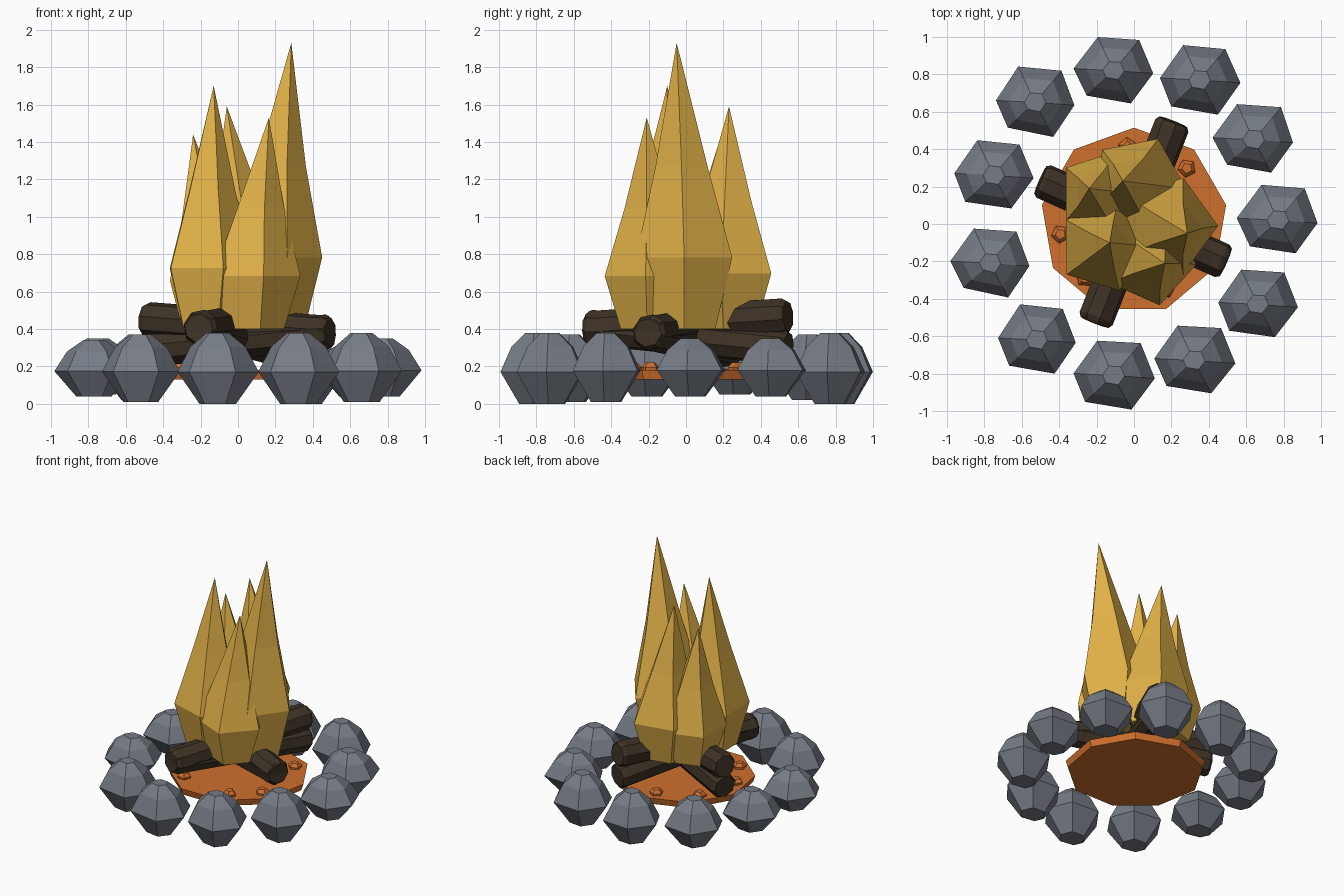
import bpy, bmesh, math, random
from mathutils import Vector

if "Cube" in bpy.data.objects:
    bpy.data.objects.remove(bpy.data.objects["Cube"])

random.seed(4)


def mat(name, r, g, b):
    m = bpy.data.materials.new(name)
    lin = lambda c: (c / 255 / 12.92) if c < 11 else ((c / 255 + 0.055) / 1.055) ** 2.4
    m.diffuse_color = (lin(r), lin(g), lin(b), 1)
    m.use_nodes = True
    m.node_tree.nodes["Principled BSDF"].inputs["Base Color"].default_value = m.diffuse_color
    return m


STONE = mat("stone_grey", 118, 124, 134)
WOOD = mat("charred_wood", 62, 50, 38)
EMBER = mat("ember_orange", 208, 112, 46)
FLAME = mat("flame_yellow", 225, 177, 72)


def loft(name, rings, material, tip=None):
    """Skin a list of vertex rings, capping the bottom and closing the top with a cap or a tip."""
    bm = bmesh.new()
    vs = [[bm.verts.new(p) for p in ring] for ring in rings]
    n = len(vs[0])
    for a, b in zip(vs, vs[1:]):
        for i in range(n):
            j = (i + 1) % n
            bm.faces.new((a[i], a[j], b[j], b[i]))
    bm.faces.new(vs[0][::-1])
    if tip:
        t = bm.verts.new(tip)
        for i in range(n):
            bm.faces.new((vs[-1][i], vs[-1][(i + 1) % n], t))
    else:
        bm.faces.new(vs[-1])
    bmesh.ops.recalc_face_normals(bm, faces=bm.faces)
    me = bpy.data.meshes.new(name)
    bm.to_mesh(me)
    bm.free()
    me.materials.append(material)
    ob = bpy.data.objects.new(name, me)
    bpy.context.collection.objects.link(ob)
    return ob


def polygon(x, y, z, r, n, phase):
    return [(x + r * math.cos(math.radians(phase) + 2 * math.pi * i / n),
             y + r * math.sin(math.radians(phase) + 2 * math.pi * i / n), z) for i in range(n)]


# Ring of faceted stones: x, y, bottom, top
stones = [(-.11, .82, 0, .38), (.35, .77, 0, .38), (.64, .45, .04, .35), (.77, .02, .04, .35),
          (.66, -.43, .01, .38), (.32, -.73, 0, .38), (-.11, -.81, 0, .38), (-.52, -.62, .01, .37),
          (-.77, -.21, .04, .34), (-.75, .26, .05, .35), (-.53, .65, .02, .37)]
outline = [(-137, .20), (-62, .205), (-4, .215), (50, .22), (115, .205), (177, .215)]
profile = [(0, .45), (.45, 1), (.8, .68), (1, .27)]
for k, (x, y, z0, z1) in enumerate(stones):
    wob = [random.uniform(.96, 1.04) for _ in outline]
    rings = []
    for h, s in profile:
        rings.append([(x + s * r * w * math.cos(math.radians(a)),
                       y + s * r * w * math.sin(math.radians(a)),
                       z0 + h * (z1 - z0)) for (a, r), w in zip(outline, wob)])
    loft(f"stone_{k + 1}", rings, STONE)

# Ember bed with small coals
loft("ember_bed", [polygon(0, .015, .13, .485, 9, 90), polygon(0, .015, .18, .5, 9, 90)], EMBER)
for k, a in enumerate((95, 45, 140, 190, 229, 295, 329)):
    x, y = .4 * math.cos(math.radians(a)), .015 + .4 * math.sin(math.radians(a))
    loft(f"coal_{k + 1}", [polygon(x, y, .17, .045, 5, a), polygon(x, y, .195, .05, 5, a),
                           polygon(x, y, .22, .028, 5, a)], EMBER)

# Two crossed pairs of logs, each pair spreading apart at the far end
logs = [((-.50, .235, .29), (.49, -.205, .385)), ((-.50, .235, .45), (.49, -.205, .375)),
        ((.21, .545, .30), (-.21, -.525, .41)), ((.21, .545, .47), (-.21, -.525, .40))]
for k, (p, q) in enumerate(logs):
    p, q = Vector(p), Vector(q)
    d = (q - p).normalized()
    side = d.cross(Vector((0, 0, 1))).normalized()
    up = side.cross(d)
    rings = []
    for t, r in ((0, .082), (.02, .097), (.98, .097), (1, .082)):
        c = p.lerp(q, t)
        rings.append([c + r * (side * math.cos(math.tau * i / 8 + .2) + up * math.sin(math.tau * i / 8 + .2))
                      for i in range(8)])
    loft(f"log_{k + 1}", rings, WOOD)

# Five-sided flames: base centre, outward angle, widest radius, tip
flames = [(.18, -.01, 0, .27, (.285, -.05, 1.93)),
          (.085, -.19, -78, .25, (.165, -.21, 1.53)),
          (.02, .22, 65, .26, (-.06, .23, 1.59)),
          (-.16, -.12, 217, .25, (-.13, -.10, 1.70)),
          (-.17, .16, 144, .24, (-.24, .19, 1.44))]
for k, (x, y, a, r, tip) in enumerate(flames):
    rings = []
    for h, s, lean in ((0, .65, 0), (.25, 1, 0), (.57, .54, .35)):
        rings.append(polygon(x + lean * (tip[0] - x), y + lean * (tip[1] - y),
                             .4 + h * (tip[2] - .4), r * s, 5, a))
    loft(f"flame_{k + 1}", rings, FLAME, tip)
